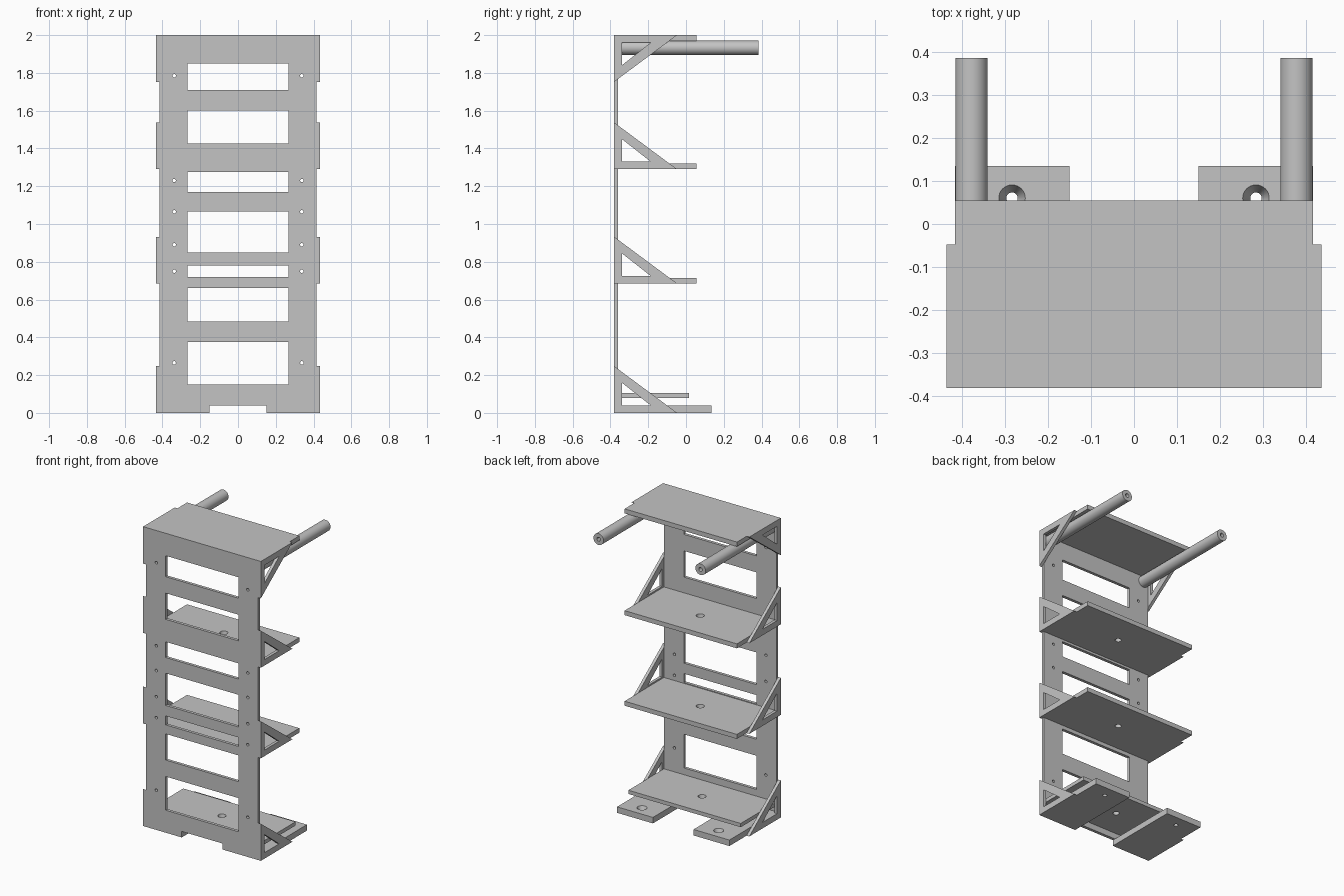
import bpy, bmesh, math
from mathutils import Matrix, Vector

if "Cube" in bpy.data.objects:
    bpy.data.objects.remove(bpy.data.objects["Cube"], do_unlink=True)

grey = bpy.data.materials.new("plain grey")
grey.use_nodes = True
grey.diffuse_color = (0.55, 0.55, 0.55, 1)
grey.node_tree.nodes["Principled BSDF"].inputs["Base Color"].default_value = (0.55, 0.55, 0.55, 1)

W = 0.415                  # half width of the panel and shelves
FRONT, INNER = -0.38, -0.36  # front and back faces of the panel
SIDE = 0.435               # outer face of the brackets


def box(bm, x, y, z):
    """Box from three (low, high) ranges."""
    size = Vector((x[1] - x[0], y[1] - y[0], z[1] - z[0]))
    mid = Vector((x[0] + x[1], y[0] + y[1], z[0] + z[1])) / 2
    bmesh.ops.create_cube(bm, size=1, matrix=Matrix.Translation(mid) @ Matrix.Diagonal(size.to_4d()))


def rod(bm, centre, r1, r2, length, along_y=False):
    """Cylinder or cone along z, or along y."""
    m = Matrix.Translation(centre)
    if along_y:
        m = m @ Matrix.Rotation(-math.pi / 2, 4, 'X')
    bmesh.ops.create_cone(bm, cap_ends=True, segments=32, radius1=r1, radius2=r2, depth=length, matrix=m)


def prism(bm, yz, x0, x1):
    """Extrude a (y, z) outline from x0 to x1."""
    face = bm.faces.new([bm.verts.new((x0, y, z)) for y, z in yz])
    out = bmesh.ops.extrude_face_region(bm, geom=[face])
    moved = [v for v in out["geom"] if isinstance(v, bmesh.types.BMVert)]
    bmesh.ops.translate(bm, verts=moved, vec=(x1 - x0, 0, 0))


def make_object(name, bm):
    bmesh.ops.recalc_face_normals(bm, faces=bm.faces[:])
    mesh = bpy.data.meshes.new(name)
    bm.to_mesh(mesh)
    bm.free()
    mesh.materials.append(grey)
    obj = bpy.data.objects.new(name, mesh)
    bpy.context.scene.collection.objects.link(obj)
    return obj


def part(name, solid, cut=None):
    """Finish a part, subtracting the optional cutter and applying it."""
    obj = make_object(name, solid)
    bpy.ops.object.select_all(action='DESELECT')
    bpy.context.view_layer.objects.active = obj
    obj.select_set(True)
    if cut:
        cutter = make_object(name + "_cutter", cut)
        cutter.hide_render = True
        mod = obj.modifiers.new("cut", 'BOOLEAN')
        mod.operation = 'DIFFERENCE'
        mod.solver = 'EXACT'
        mod.object = cutter
        bpy.ops.object.modifier_apply(modifier=mod.name)
        bpy.data.objects.remove(cutter, do_unlink=True)
    bpy.ops.object.shade_smooth_by_angle(angle=math.radians(30))
    return obj


# Front panel with windows, screw holes and the gap between the feet
solid, cut = bmesh.new(), bmesh.new()
box(solid, (-W, W), (FRONT, INNER), (0, 2))
windows = [(0.15, 0.375), (0.485, 0.66), (0.72, 0.78), (0.85, 1.065),
           (1.17, 1.275), (1.425, 1.6), (1.71, 1.85)]
for span in windows:
    box(cut, (-0.268, 0.268), (-0.5, -0.2), span)
box(cut, (-0.15, 0.15), (-0.5, -0.2), (-0.1, 0.04))
for z in (0.265, 0.75, 0.89, 1.065, 1.23, 1.785):
    for x in (-0.338, 0.338):
        rod(cut, (x, -0.37, z), 0.009, 0.009, 0.1, along_y=True)
part("front_panel", solid, cut)

# Shelves: name, bottom, top, back edge, hole position
shelves = [("bottom_shelf", 0.08, 0.105, 0.015, -0.17),
           ("lower_shelf", 0.685, 0.715, 0.055, -0.15),
           ("upper_shelf", 1.29, 1.32, 0.055, -0.15),
           ("top_shelf", 1.97, 2.0, 0.055, None)]
for name, low, high, back, hole in shelves:
    solid, cut = bmesh.new(), None
    box(solid, (-W, W), (INNER, back), (low, high))
    if hole is not None:
        cut = bmesh.new()
        rod(cut, (0, hole, (low + high) / 2), 0.018, 0.026, high - low + 0.01)
    part(name, solid, cut)

# Triangular side brackets: name, corner height, direction
brackets = [("bottom", 0, 1), ("lower", 0.685, 1), ("upper", 1.29, 1), ("top", 2, -1)]
for name, base, up in brackets:
    for side, s in (("left", 1), ("right", -1)):
        solid, cut = bmesh.new(), bmesh.new()
        outer = [(FRONT, 0), (-0.047, 0), (FRONT, 0.247)]
        inner = [(-0.34, 0.04), (-0.187, 0.04), (-0.34, 0.16)]
        prism(solid, [(y, base + up * z) for y, z in outer], s * W, s * SIDE)
        prism(cut, [(y, base + up * z) for y, z in inner], s * 0.4, s * 0.5)
        part(f"{name}_bracket_{side}", solid, cut)

for side, s in (("left", 1), ("right", -1)):
    # Feet with countersunk holes
    solid, cut = bmesh.new(), bmesh.new()
    box(solid, sorted((s * 0.15, s * W)), (INNER, 0.135), (0, 0.04))
    rod(cut, (s * 0.283, 0.06, 0.02), 0.011, 0.033, 0.05)
    part(f"foot_{side}", solid, cut)

    # Round bars with a bore in the free end
    solid, cut = bmesh.new(), bmesh.new()
    rod(solid, (s * 0.377, 0.0125, 1.933), 0.0375, 0.0375, 0.745, along_y=True)
    rod(cut, (s * 0.377, 0.385, 1.933), 0.013, 0.013, 0.3, along_y=True)
    part(f"bar_{side}", solid, cut)
